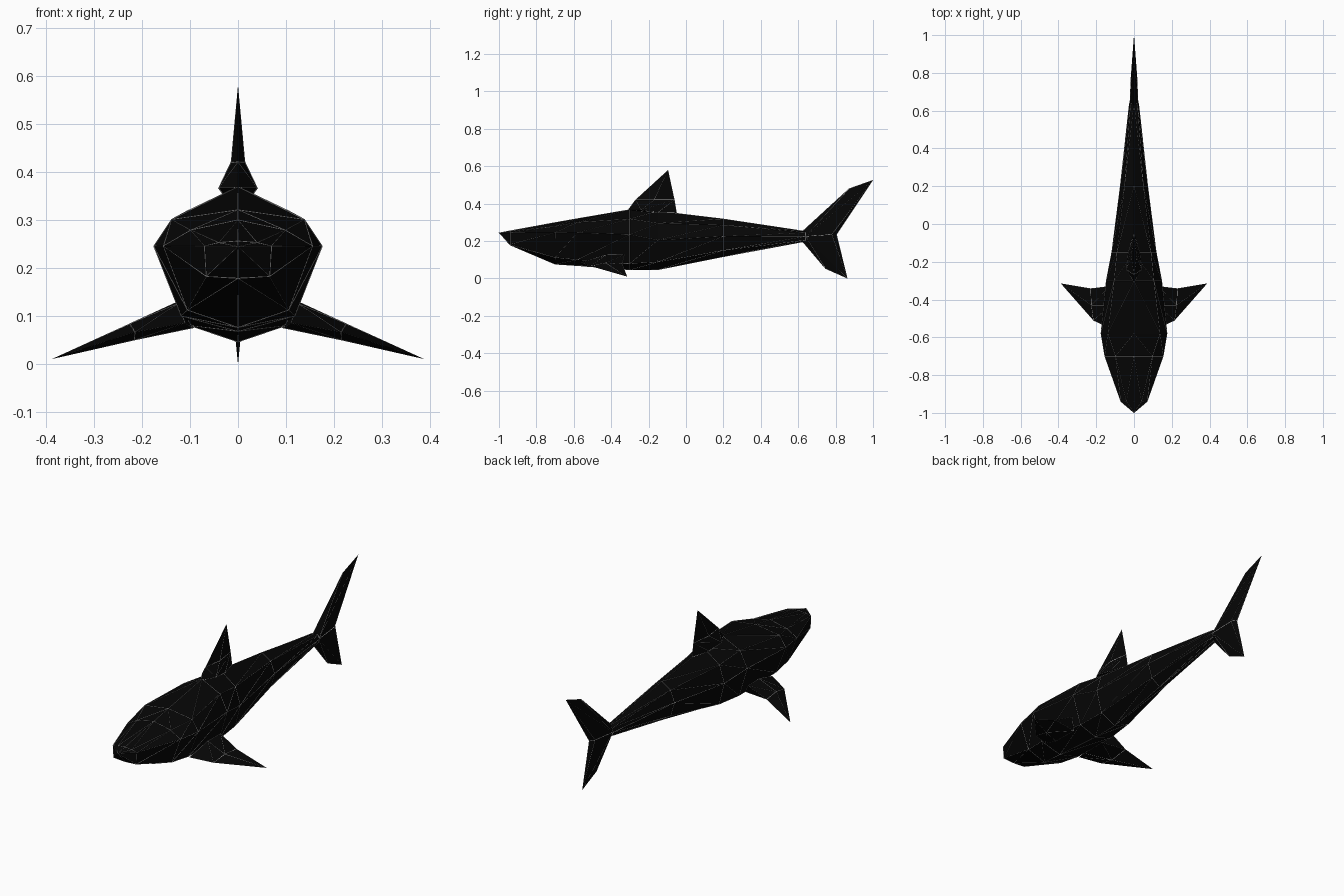
import bpy, bmesh

if "Cube" in bpy.data.objects:
    bpy.data.objects.remove(bpy.data.objects["Cube"])


def material(name, value):
    m = bpy.data.materials.new(name)
    m.diffuse_color = (value, value, value, 1)
    m.use_nodes = True
    m.node_tree.nodes["Principled BSDF"].inputs["Base Color"].default_value = m.diffuse_color
    return m


black = material("near_black", 0.0016)
pale = material("pale_seams", 0.6)


def finish(name, bm):
    """Flat black part with thin pale seams along its facet edges."""
    bmesh.ops.recalc_face_normals(bm, faces=bm.faces[:])
    mesh = bpy.data.meshes.new(name)
    bm.to_mesh(mesh)
    bm.free()
    mesh.materials.append(black)
    mesh.materials.append(pale)
    obj = bpy.data.objects.new(name, mesh)
    bpy.context.collection.objects.link(obj)
    seams = obj.modifiers.new("seams", 'WIREFRAME')
    seams.thickness = 0.003
    seams.offset = 0
    seams.use_replace = False
    seams.use_even_offset = False
    seams.material_offset = 1
    return obj


def hull(name, points, mirror=False):
    """Faceted fin piece wrapped around points; mirror adds each point's -x twin."""
    bm = bmesh.new()
    pts = set(points)
    if mirror:
        pts |= {(-x, y, z) for x, y, z in points}
    for p in sorted(pts):
        bm.verts.new(p)
    bmesh.ops.remove_doubles(bm, verts=bm.verts[:], dist=1e-5)
    res = bmesh.ops.convex_hull(bm, input=bm.verts[:])
    junk = [g for g in res["geom_interior"] if isinstance(g, bmesh.types.BMVert)]
    bmesh.ops.delete(bm, geom=junk, context='VERTS')
    return finish(name, bm)


# Body: y, top z, shoulder (x, z), side (x, z), belly corner (x, z), bottom z
SECTIONS = [
    (-0.94, 0.255, (0.04, 0.252), (0.07, 0.245), (0.066, 0.182), 0.178),
    (-0.70, 0.299, (0.098, 0.278), (0.155, 0.245), (0.105, 0.112), 0.076),
    (-0.58, 0.320, (0.138, 0.300), (0.175, 0.245), (0.118, 0.100), 0.068),
    (-0.30, 0.368, (0.105, 0.318), (0.147, 0.235), (0.100, 0.080), 0.046),
    (-0.15, 0.360, (0.090, 0.295), (0.118, 0.205), (0.088, 0.088), 0.046),
    (0.20, 0.318, (0.050, 0.285), (0.073, 0.225), (0.050, 0.150), 0.116),
    (0.64, 0.252, (0.018, 0.245), (0.025, 0.225), (0.018, 0.205), 0.198),
]

bm = bmesh.new()
rings = []
for y, top, sh, side, low, bottom in SECTIONS:
    right = [sh, side, low]
    loop = [(0, top)] + right + [(0, bottom)] + [(-x, z) for x, z in reversed(right)]
    rings.append([bm.verts.new((x, y, z)) for x, z in loop])
for a, b in zip(rings, rings[1:]):
    for i in range(8):
        j = (i + 1) % 8
        # mirrored diagonals on the left and right flanks
        if i < 4:
            bm.faces.new((a[i], a[j], b[i]))
            bm.faces.new((a[j], b[j], b[i]))
        else:
            bm.faces.new((a[i], a[j], b[j]))
            bm.faces.new((a[i], b[j], b[i]))
nose = bm.verts.new((0, -1.0, 0.244))
for i in range(8):
    bm.faces.new((nose, rings[0][i], rings[0][(i + 1) % 8]))
bm.faces.new(rings[-1])
finish("body", bm)

# Dorsal fin: flared base and thin blade
hull("dorsal_fin_base", [(0, -0.31, 0.366), (0.04, -0.24, 0.366), (0.03, -0.15, 0.352),
                         (0, -0.05, 0.35), (0, -0.27, 0.42), (0.014, -0.17, 0.42),
                         (0, -0.062, 0.42)], True)
hull("dorsal_fin_blade", [(0, -0.27, 0.42), (0.014, -0.17, 0.42), (0, -0.062, 0.42),
                          (0, -0.096, 0.579)], True)

# Tail fin: two swept lobes meeting at the notch
hull("tail_upper_lobe", [(0, 0.62, 0.25), (0.022, 0.64, 0.225), (0.016, 0.78, 0.235),
                         (0, 0.805, 0.235), (0, 0.872, 0.48), (0, 1.0, 0.526)], True)
hull("tail_lower_lobe", [(0, 0.62, 0.20), (0.022, 0.64, 0.225), (0.016, 0.78, 0.235),
                         (0, 0.805, 0.235), (0, 0.745, 0.053), (0, 0.863, 0.0)], True)

# Pectoral fins: thick root tapering to a swept tip
for s, label in ((1, "right"), (-1, "left")):
    mid = [(0.215, -0.51, 0.066), (0.225, -0.43, 0.083),
           (0.215, -0.43, 0.050), (0.23, -0.342, 0.078)]
    root = [(0.11, -0.56, 0.085), (0.125, -0.43, 0.125), (0.13, -0.33, 0.127),
            (0.095, -0.50, 0.075), (0.093, -0.36, 0.075)]
    tip = [(0.387, -0.315, 0.010)]
    hull(label + "_pectoral_root", [(s * x, y, z) for x, y, z in root + mid])
    hull(label + "_pectoral_tip", [(s * x, y, z) for x, y, z in mid + tip])
